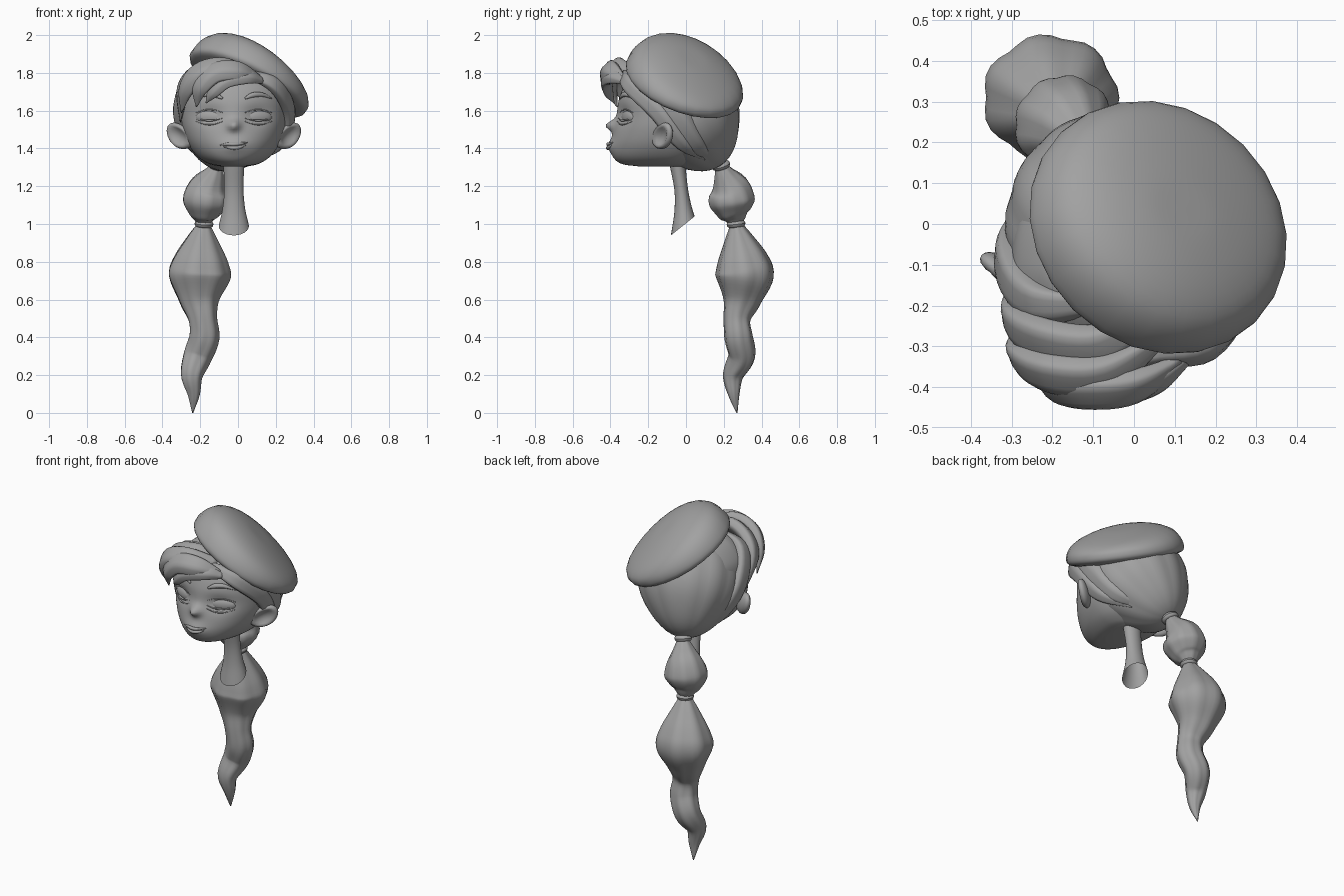
import bpy, bmesh
from math import sin, cos, pi, exp
from mathutils import Vector
from mathutils.bvhtree import BVHTree

cube = bpy.data.objects.get("Cube")
if cube:
    bpy.data.objects.remove(cube)

clay = bpy.data.materials.new("plain grey")
clay.use_nodes = True
grey = (.36, .36, .36, 1)
clay.diffuse_color = grey
clay.node_tree.nodes["Principled BSDF"].inputs["Base Color"].default_value = grey

MID = -.022                               # centre plane of the face
HEAD = Vector((MID, -.04, 1.57))


def finish(name, bm):
    """Turn a bmesh into a smooth grey object."""
    bmesh.ops.recalc_face_normals(bm, faces=bm.faces)
    mesh = bpy.data.meshes.new(name)
    bm.to_mesh(mesh)
    bm.free()
    mesh.materials.append(clay)
    for poly in mesh.polygons:
        poly.use_smooth = True
    obj = bpy.data.objects.new(name, mesh)
    bpy.context.collection.objects.link(obj)


def spline(points, steps):
    """Catmull-Rom through tuples of any length."""
    pts = [Vector(p) for p in points]
    ext = [pts[0] * 2 - pts[1]] + pts + [pts[-1] * 2 - pts[-2]]
    out = []
    for a, b, c, d in zip(ext, ext[1:], ext[2:], ext[3:]):
        for i in range(steps):
            t = i / steps
            out.append((b * 2 + (c - a) * t + (a * 2 - b * 5 + c * 4 - d) * t ** 2
                        + (b * 3 - a - c * 3 + d) * t ** 3) / 2)
    return out + [pts[-1]]


def loft(rings, cap_start=True, cap_end=True):
    """Skin a list of closed rings."""
    bm = bmesh.new()
    rows = [[bm.verts.new(p) for p in ring] for ring in rings]
    for low, high in zip(rows, rows[1:]):
        for i in range(len(low)):
            bm.faces.new((low[i - 1], low[i], high[i], high[i - 1]))
    if cap_start:
        bm.faces.new(rows[0])
    if cap_end:
        bm.faces.new(rows[-1])
    return bm


def angles(n):
    return [2 * pi * i / n for i in range(n)]


def sweep(name, points, flat=1, lobes=0, depth=0, ref=None, sides=12, steps=5):
    """Tapered tube through (x, y, z, radius) points, flattened away from the head."""
    path = spline(points, steps)
    rings = []
    for i, p in enumerate(path):
        centre = p.to_3d()
        nxt, prev = path[min(i + 1, len(path) - 1)], path[max(i - 1, 0)]
        along = (nxt.to_3d() - prev.to_3d()).normalized()
        out = Vector(ref) if ref else centre - HEAD
        side = along.cross(out).normalized()
        up = side.cross(along)
        r = max(p.w, .002)
        ring = []
        for a in angles(sides):
            k = r * (1 - depth * abs(cos(lobes * a / 2)) ** 3)
            ring.append(centre + side * k * cos(a) + up * k * flat * sin(a))
        rings.append(ring)
    finish(name, loft(rings))


def ball(name, centre, x_axis, y_axis, z_axis, shape=None):
    """Ellipsoid with given half axes; shape edits the unit sphere first."""
    bm = bmesh.new()
    bmesh.ops.create_uvsphere(bm, u_segments=24, v_segments=14, radius=1)
    for v in bm.verts:
        p = shape(v.co) if shape else v.co
        v.co = Vector(centre) + Vector(x_axis) * p.x + Vector(y_axis) * p.y + Vector(z_axis) * p.z
    finish(name, bm)


def bump(x, z, x0, z0, wide, tall):
    return exp(-((x - x0) / wide) ** 2 - ((z - z0) / tall) ** 2)


# Head: rings of (height, half width, front, back)
skull = spline([(1.305, .07, -.25, 0), (1.318, .13, -.34, .03), (1.355, .19, -.385, .09),
                (1.42, .24, -.395, .15), (1.5, .27, -.383, .2), (1.58, .28, -.368, .23),
                (1.66, .28, -.355, .24), (1.74, .26, -.32, .23), (1.82, .19, -.24, .17),
                (1.86, .08, -.14, .06)], 6)
rings = []
for z, half, front, back in skull:
    ring = []
    for a in angles(120):
        x, depth = half * cos(a), (.1 + back if sin(a) > 0 else -.1 - front)
        y = -.1 + depth * sin(a)
        if y < -.1:                       # eye sockets, nose and muzzle
            y += .022 * bump(abs(x), z, .125, 1.575, .07, .05)
            y -= .048 * bump(x, z, 0, 1.522, .032, .028)
            y -= .02 * bump(x, z, 0, 1.412, .07, .035)
        ring.append((MID + x, y, z))
    rings.append(ring)
head_mesh = loft(rings)
surface = BVHTree.FromBMesh(head_mesh)
finish("head", head_mesh)


def on_face(x, z, lift=0):
    hit = surface.ray_cast(Vector((x, -2, z)), Vector((0, 1, 0)))[0]
    return Vector((x, hit.y - lift, z))


def face_line(name, points, lift=0, flat=1):
    """Thin tube lying on the face, from (x, z, radius) points."""
    sweep(name, [(*on_face(x, z, lift), r) for x, z, r in points], flat, sides=8, steps=4)


# Eyes, brows and ears, mirrored about the face centre
for s, tag in ((1, "left"), (-1, "right")):
    eye = on_face(MID + s * .13, 1.565, -.014)
    ball(tag + "_eyelid", eye, (.072, s * .026, 0), (0, .026, 0), (0, 0, .038))
    for part, rise, dip, r, lift in (("lash_line", 1.56, .012, .005, .01),
                                     ("lower_lid", 1.543, .016, .004, .002),
                                     ("lid_crease", 1.59, -.016, .003, .002)):
        pts = []
        for t in (-1, -.5, 0, .5, 1):
            arch = 1 - t * t
            spot = on_face(MID + s * (.13 + .07 * t), rise - dip * arch, lift * arch)
            pts.append((*spot, r * (1.2 - abs(t))))
        sweep(tag + "_" + part, pts, sides=8)
    face_line(tag + "_brow", [(MID + s * .06, 1.665, .006), (MID + s * .1, 1.683, .014),
                              (MID + s * .15, 1.685, .012), (MID + s * .2, 1.665, .003)],
              .003, .8)

    def ear_bowl(p):
        rho = (p.x ** 2 + p.z ** 2) ** .5
        dent = 1.1 * max(0, 1 - (rho / .8) ** 2) if p.y > 0 else 0
        return Vector((p.x, p.y - dent, p.z * (1 + .12 * p.x)))

    ball(tag + "_ear", (MID + s * .285, -.125, 1.465), (s * .066, .05, .015),
         (s * .022, -.026, 0), (s * .012, 0, .068), ear_bowl)

# Smirking mouth
face_line("upper_lip", [(-.095, 1.417, .003), (-.055, 1.423, .008), (-.025, 1.422, .01),
                        (.01, 1.425, .008), (.05, 1.432, .003)])
face_line("lower_lip", [(-.075, 1.41, .003), (-.045, 1.405, .008), (-.02, 1.403, .011),
                        (.01, 1.407, .009), (.04, 1.418, .003)])

# Neck with an open, slanted base: (y, z, half width, half depth, slant)
neck = spline([(-.045, 1.38, .065, .055, 0), (-.042, 1.3, .055, .042, 0),
               (-.025, 1.18, .051, .036, .1), (-.017, 1.08, .06, .045, .45),
               (-.017, .99, .08, .063, .8)], 4)
finish("neck", loft([[(MID + w * cos(a), y + d * sin(a), z + slant * d * sin(a))
                      for a in angles(24)] for y, z, w, d, slant in neck], cap_end=False))

# Swept-back hair: a ridged shell whose pole is the hair tie
TIE = Vector((-.11, .185, 1.31))
middle = Vector((MID, 0, 1.59))
pole = (TIE - middle).normalized()
bm = bmesh.new()
bmesh.ops.create_uvsphere(bm, u_segments=64, v_segments=28, radius=1)
turn = Vector((0, 0, 1)).rotation_difference(pole)
for v in bm.verts:
    ridge = abs(cos(6 * Vector(v.co.xy).angle_signed(Vector((1, 0)), 0))) ** 4
    reach = 1 - .025 * ridge * (1 - v.co.z ** 2) + .2 * max(0, v.co.z) ** 6
    d = turn @ v.co
    v.co = middle + Vector((d.x * .295, d.y * .283, d.z * .285)) * reach
bmesh.ops.bisect_plane(bm, geom=bm.verts[:] + bm.edges[:] + bm.faces[:],
                       plane_co=(0, -.31, 1.75), plane_no=(0, .86, .51), clear_inner=True)
finish("back_hair", bm)

# Fringe, and side locks that run behind the ears: radius, then path
locks = {
    "fringe_front": (.062, (.11, -.34, 1.77), (.0, -.4, 1.81), (-.12, -.412, 1.8),
                     (-.2, -.4, 1.72), (-.22, -.365, 1.62)),
    "fringe_centre": (.045, (.13, -.335, 1.76), (.05, -.39, 1.78), (-.06, -.42, 1.76),
                      (-.13, -.41, 1.7), (-.17, -.38, 1.64)),
    "fringe_middle": (.065, (.06, -.29, 1.81), (-.07, -.37, 1.83), (-.2, -.37, 1.8),
                      (-.275, -.33, 1.71), (-.3, -.27, 1.59)),
    "fringe_top": (.07, (.05, -.22, 1.82), (-.08, -.3, 1.83), (-.21, -.29, 1.79),
                   (-.29, -.24, 1.7), (-.305, -.15, 1.54)),
    "right_lock": (.065, (-.1, -.2, 1.83), (-.25, -.19, 1.76), (-.307, -.08, 1.59),
                   (-.24, .02, 1.42), (-.14, .13, 1.34)),
    "left_lock_front": (.055, (.03, -.33, 1.8), (.19, -.295, 1.74), (.268, -.15, 1.6),
                        (.23, -.02, 1.43), (.1, .1, 1.34)),
    "left_lock_back": (.065, (.03, -.24, 1.83), (.22, -.17, 1.74), (.267, -.05, 1.59),
                       (.19, .06, 1.42), (.02, .15, 1.34)),
}
for name, (r, *path) in locks.items():
    sweep(name, [(*p, r * k) for p, k in zip(path, (.4, .95, 1, .8, .06))],
          .6, 5, .12, sides=20, steps=6)

# Beret: lathed (radius, height) profile, puffed up on the high side and tilted
profile = spline([(.01, .128), (.1, .125), (.2, .106), (.275, .074), (.315, .03),
                  (.328, -.02), (.312, -.048), (.26, -.064), (.215, -.09), (.2, -.14)], 3)
tilt = Vector((0, 0, 1)).rotation_difference(Vector((.43, .32, .85)))
rings = []
for r, h in profile:
    ring = []
    for a in angles(24):
        puff = 1 - 1.5 * r * cos(a - .64) if h > 0 else 1
        ring.append(Vector((.066, -.003, 1.772))
                    + tilt @ Vector((r * 1.05 * cos(a), r * .99 * sin(a), h * puff)))
    rings.append(ring)
finish("beret", loft(rings))

# Ponytail: upper puff, long wavy tail and two bands
front = (0, -1, 0)
sweep("ponytail_puff", [(*TIE, .03), (-.128, .205, 1.26, .06), (-.158, .235, 1.19, .107),
                        (-.172, .243, 1.12, .124), (-.178, .252, 1.06, .09),
                        (-.18, .26, 1.03, .06), (-.18, .265, 1, .034)], 1, 9, .05, front, 36)
sweep("ponytail_tail", [(-.18, .265, 1, .034), (-.19, .28, .92, .085), (-.2, .3, .81, .148),
                        (-.206, .31, .72, .168), (-.205, .295, .6, .112),
                        (-.188, .27, .5, .078), (-.18, .278, .4, .082),
                        (-.215, .295, .3, .078), (-.245, .25, .2, .06),
                        (-.235, .253, .1, .034), (-.24, .27, 0, .003)],
      .93, 7, .07, front, 36)
for name, spot, lean in (("upper_band", TIE, (-.25, .3, -1)),
                         ("lower_band", Vector((-.18, .265, 1)), (-.05, .1, -1))):
    axis = Vector((0, 0, 1)).rotation_difference(Vector(lean))
    tube = [[spot + axis @ Vector(((.034 + .016 * cos(b)) * cos(a),
                                   (.034 + .016 * cos(b)) * sin(a), .018 * sin(b)))
             for a in angles(20)] for b in angles(10)]
    finish(name, loft(tube + tube[:1], False, False))
